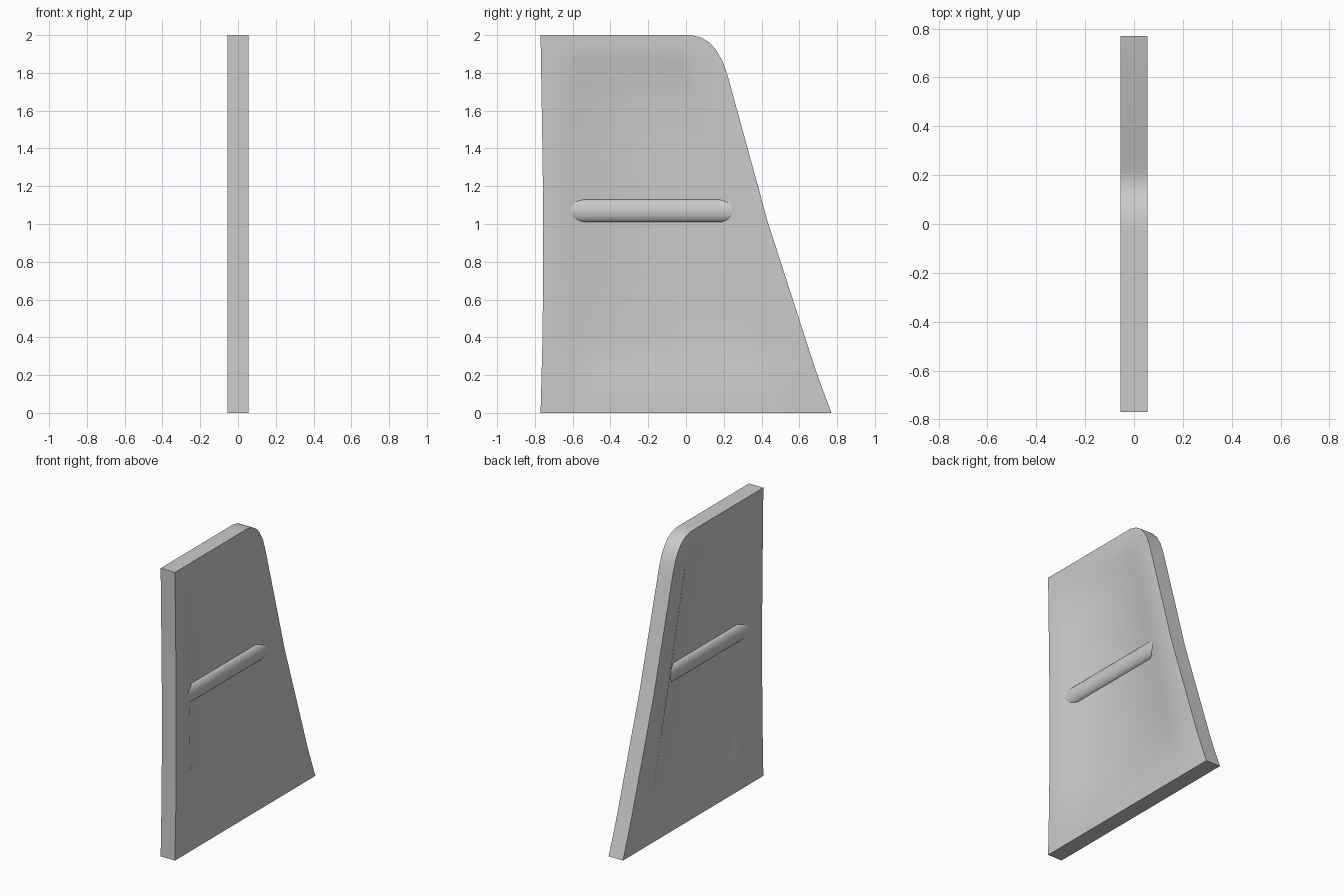
import bpy, bmesh, math

if "Cube" in bpy.data.objects:
    bpy.data.objects.remove(bpy.data.objects["Cube"])

HALF = 0.055    # half thickness of the panel
FLOOR = 0.017   # half thickness at the bottom of the recess


def lerp_table(table, z):
    # piecewise linear lookup of (z, y) pairs
    for (z0, y0), (z1, y1) in zip(table, table[1:]):
        if z <= z1:
            return y0 + (y1 - y0) * (z - z0) / (z1 - z0)
    return table[-1][1]


def finish(bm, name, angle):
    bmesh.ops.remove_doubles(bm, verts=bm.verts, dist=1e-5)
    bmesh.ops.recalc_face_normals(bm, faces=bm.faces)
    mesh = bpy.data.meshes.new(name)
    bm.to_mesh(mesh)
    bm.free()
    obj = bpy.data.objects.new(name, mesh)
    bpy.context.collection.objects.link(obj)
    bpy.ops.object.select_all(action='DESELECT')
    obj.select_set(True)
    bpy.context.view_layer.objects.active = obj
    bpy.ops.object.shade_smooth_by_angle(angle=math.radians(angle))
    return obj


# Outline and recess boundaries as y over height
front_edge = [(0, -.77), (.5, -.757), (1.2, -.757), (2, -.77)]
back_edge = [(0, .77), (.2, .695), (1.02, .43), (1.15, .395), (1.78, .222),
             (1.86, .195), (1.92, .16), (1.96, .125), (1.985, .085), (2, .03)]
rim_front = [(0, -.585), (.33, -.595), (1.07, -.615), (2, -.67)]
rim_back = [(0, .53), (.2, .475), (1.07, .26), (1.78, .085), (1.9, .0), (2, -.03)]
floor_front = [(0, -.49), (1.07, -.53), (2, -.57)]
floor_back = [(0, .45), (.4, .345), (1.07, .18), (1.78, .0), (2, -.06)]
columns = [front_edge, rim_front, floor_front, floor_back, rim_back, back_edge]
levels = [0, .14, .26, .4, .7, 1.02, 1.15, 1.4, 1.65, 1.78,
          1.86, 1.92, 1.96, 1.985, 2]
depth = [(0, 0), (.14, 0), (.26, .6), (.4, .9), (.7, 1), (1.65, 1),
         (1.78, .65), (1.92, 0), (2, 0)]

# Side panel, recessed on both faces
bm = bmesh.new()
sides = []
for s in (1, -1):
    grid = []
    for z in levels:
        row = []
        for i, col in enumerate(columns):
            d = lerp_table(depth, z) if i in (2, 3) else 0
            x = s * (HALF - d * (HALF - FLOOR))
            row.append(bm.verts.new((x, lerp_table(col, z), z)))
        grid.append(row)
    for a, b in zip(grid, grid[1:]):
        for i in range(len(columns) - 1):
            bm.faces.new((a[i], a[i + 1], b[i + 1], b[i]))
    sides.append(grid)
loops = [g[0] + [r[-1] for r in g[1:]] + g[-1][-2::-1] + [r[0] for r in g[-2:0:-1]]
         for g in sides]
n = len(loops[0])
for i in range(n):
    j = (i + 1) % n
    bm.faces.new((loops[0][i], loops[0][j], loops[1][j], loops[1][i]))
finish(bm, "side_panel", 40)

# Horizontal rib with pointed ends, one half round on each face
bm = bmesh.new()
STEPS = 12
loop = []
for s in (1, -1):
    for k in range(STEPS + 1):
        a = math.pi * k / STEPS
        h, c = math.sin(a), math.cos(a)
        x, z = s * (FLOOR - .003 + (HALF - FLOOR + .002) * h), 1.07 + s * .06 * c
        loop.append((bm.verts.new((x, -.535 - .075 * h, z)),
                     bm.verts.new((x, .175 + .07 * h, z))))
for p, q in zip(loop, loop[1:] + loop[:1]):
    bm.faces.new((p[0], p[1], q[1], q[0]))
finish(bm, "cross_rib", 40)
